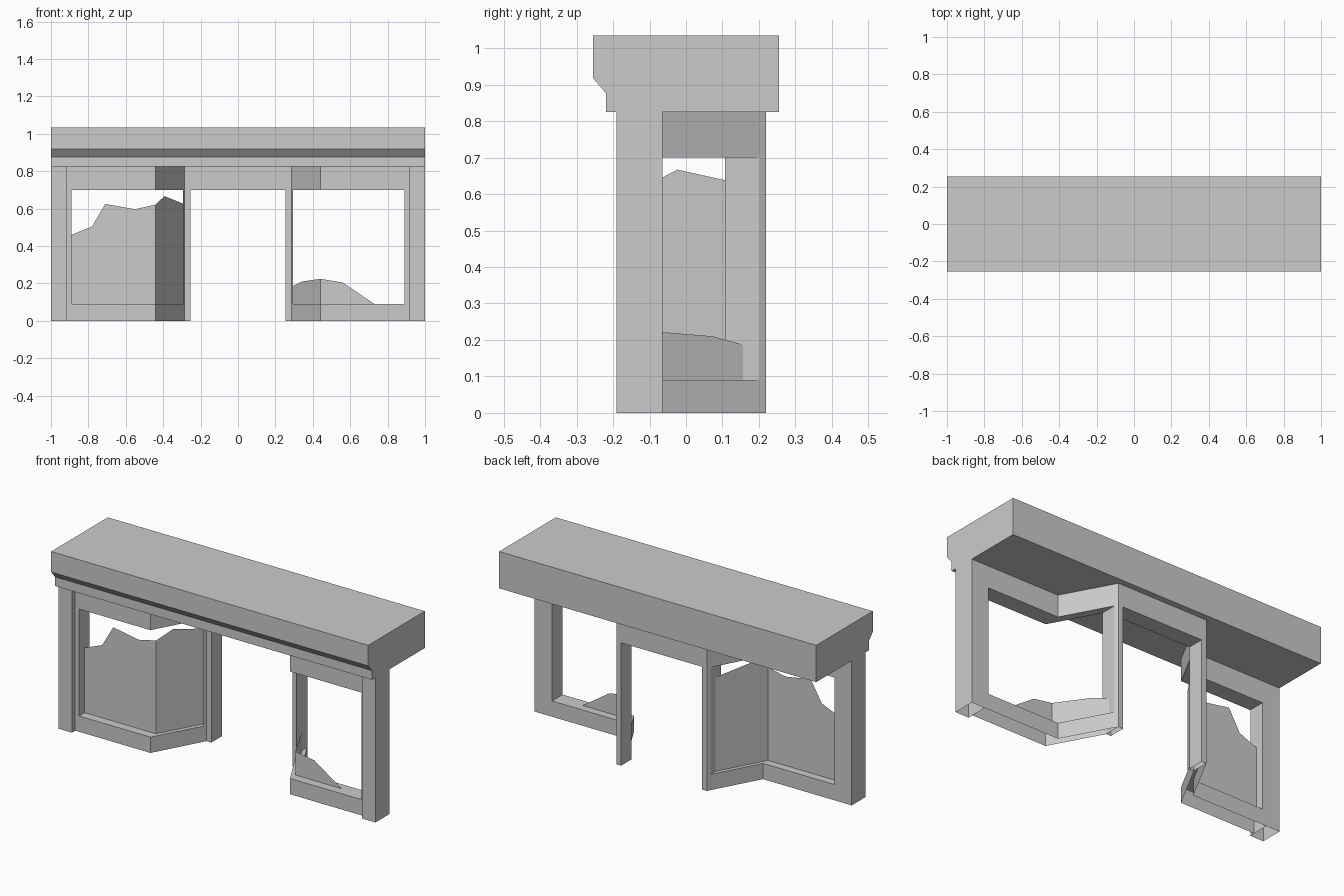
import bpy, bmesh

if "Cube" in bpy.data.objects:
    bpy.data.objects.remove(bpy.data.objects["Cube"])

TOP, BACK = 0.825, -0.065     # wall height, rear plane of the front wall
BEND, JAMB = 0.44, 0.285      # where the shop window turns in, where it meets the door
INSET = 0.285                 # how far the door is set back


def plan_y(x, base):
    """Depth at x: straight front, then angled in towards the door."""
    return base + max(0.0, BEND - abs(x)) / (BEND - JAMB) * INSET


def finish(name, bm):
    me = bpy.data.meshes.new(name)
    bm.to_mesh(me)
    bm.free()
    ob = bpy.data.objects.new(name, me)
    bpy.context.collection.objects.link(ob)
    return ob


def frame(name, xs, zs, y_at, depth, holes=()):
    """Grid of wall cells with open cells left out, thickened along y, open below."""
    bm = bmesh.new()
    grid = [[bm.verts.new((x, y_at(x), z)) for z in zs] for x in xs]
    for i in range(len(xs) - 1):
        for j in range(len(zs) - 1):
            if (i, j) not in holes:
                bm.faces.new((grid[i][j], grid[i + 1][j], grid[i + 1][j + 1], grid[i][j + 1]))
    ext = bmesh.ops.extrude_face_region(bm, geom=bm.faces[:], use_keep_orig=True)
    bmesh.ops.translate(bm, vec=(0, depth, 0),
                        verts=[g for g in ext["geom"] if isinstance(g, bmesh.types.BMVert)])
    loose = [v for v in bm.verts if not v.link_faces]
    bmesh.ops.delete(bm, geom=loose, context='VERTS')
    bmesh.ops.recalc_face_normals(bm, faces=bm.faces[:])
    bottom = [f for f in bm.faces if all(abs(v.co.z) < 1e-5 for v in f.verts)]
    bmesh.ops.delete(bm, geom=bottom, context='FACES')
    return finish(name, bm)


def glass(name, outline):
    """Single-sheet broken pane following the bend of the window."""
    bm = bmesh.new()
    cols = [[bm.verts.new((x, plan_y(x, -0.11), zz)) for zz in (0.09, z)] for x, z in outline]
    for a, b in zip(cols, cols[1:]):
        bm.faces.new((a[0], b[0], b[1], a[1]))
    bmesh.ops.remove_doubles(bm, verts=bm.verts[:], dist=1e-4)
    return finish(name, bm)


# Cornice: moulded profile run along the full width
profile = [(-0.255, 1.035), (0.255, 1.035), (0.255, TOP), (-0.22, TOP),
           (-0.22, 0.877), (-0.255, 0.918)]
bm = bmesh.new()
face = bm.faces.new([bm.verts.new((-1, y, z)) for y, z in profile])
ext = bmesh.ops.extrude_face_region(bm, geom=[face], use_keep_orig=True)
bmesh.ops.translate(bm, vec=(2, 0, 0),
                    verts=[g for g in ext["geom"] if isinstance(g, bmesh.types.BMVert)])
bmesh.ops.recalc_face_normals(bm, faces=bm.faces[:])
finish("cornice", bm)

# End posts and bent window frames, one per side
for side, s in (("left", -1), ("right", 1)):
    frame(side + "_post", [s * 0.915, s * 1.0], [0, TOP], lambda x: -0.19, 0.125)
    frame(side + "_window_frame", [s * x for x in (JAMB, 0.295, BEND, 0.89, 0.915)],
          [0, 0.09, 0.70, TOP], lambda x: plan_y(x, BACK - 0.095), 0.095,
          holes={(1, 1), (2, 1)})

# Doorway: two jambs and a header
frame("door_frame", [-JAMB, -0.255, 0.255, JAMB], [0, 0.70, TOP],
      lambda x: 0.125, 0.095, holes={(1, 0)})

# Broken panes
glass("left_glass", [(-0.89, 0.46), (-0.78, 0.505), (-0.71, 0.625), (-0.55, 0.597),
                     (-0.44, 0.622), (-0.393, 0.667), (-0.295, 0.627)])
glass("right_glass", [(0.295, 0.187), (0.34, 0.21), (0.44, 0.225), (0.56, 0.205), (0.73, 0.09)])
